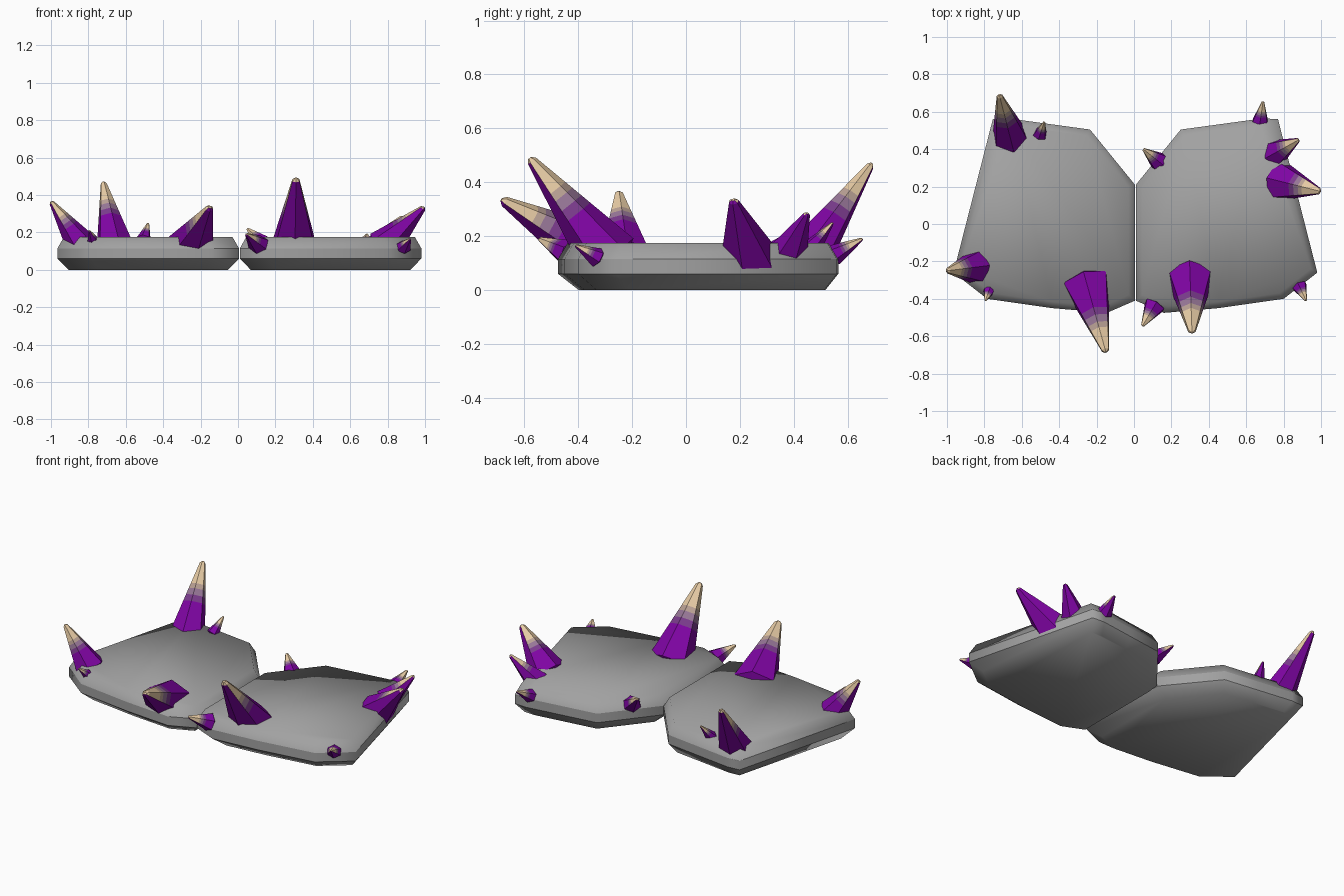
import bpy, bmesh, math
from mathutils import Vector

if "Cube" in bpy.data.objects:
    bpy.data.objects.remove(bpy.data.objects["Cube"])


def material(name, srgb):
    m = bpy.data.materials.new(name)
    m.diffuse_color = [(c / 255) ** 2.2 for c in srgb] + [1]
    m.use_nodes = True
    m.node_tree.nodes["Principled BSDF"].inputs["Base Color"].default_value = m.diffuse_color
    return m


STONE = material("stone grey", (160, 160, 160))
CRYSTAL = [material("purple", (126, 13, 162)),
           material("dusky purple", (122, 62, 140)),
           material("mauve grey", (150, 118, 150)),
           material("warm grey", (185, 160, 148)),
           material("tan", (230, 202, 163))]


def loft(bm, rings):
    """Skin closed rings of points and cap both ends; returns ring verts and band faces."""
    vs = [[bm.verts.new(p) for p in r] for r in rings]
    n = len(vs[0])
    bands = [[bm.faces.new((a[i], a[(i + 1) % n], b[(i + 1) % n], b[i])) for i in range(n)]
             for a, b in zip(vs, vs[1:])]
    bm.faces.new(vs[0][::-1])
    bands[-1].append(bm.faces.new(vs[-1]))
    bmesh.ops.recalc_face_normals(bm, faces=bm.faces)
    bm.normal_update()
    return vs, bands


def finish(bm, name, mats):
    me = bpy.data.meshes.new(name)
    bm.to_mesh(me)
    bm.free()
    for m in mats:
        me.materials.append(m)
    ob = bpy.data.objects.new(name, me)
    bpy.context.collection.objects.link(ob)
    return ob


# Stone slabs: one outline, mirrored; bevelled below and above a sharp rim
OUTLINE = [(.01, .21), (.01, -.41), (.16, -.475), (.45, -.45), (.80, -.40), (.98, -.26),
           (.77, .56), (.69, .565), (.47, .535), (.25, .505)]
PROFILE = [(0, .88, .015), (.06, 1, 0), (.115, 1, 0), (.175, .93, 0)]  # height, scale, y shift
CX, CY = .495, .04


def slab(name, mirrored):
    bm = bmesh.new()
    rings = []
    for z, s, dy in PROFILE:
        pts = [(CX + (x - CX) * s, CY + (y - CY) * s + dy, z) for x, y in OUTLINE]
        rings.append([(.015 - x, y, z) for x, y, z in pts] if mirrored else pts)
    vs, _ = loft(bm, rings)
    for f in bm.faces:
        f.smooth = True
    for ring in vs[1:3]:
        for i, v in enumerate(ring):
            bm.edges.get((v, ring[i - 1])).smooth = False
    finish(bm, name, [STONE])


slab("right_slab", False)
slab("left_slab", True)


# Crystals: hexagonal spikes, colour banded along the length, plain purple underneath.
# start = where the bands begin; faces whose normal is below `under` stay purple
def crystal(name, base, tip, r, start, under):
    base, tip = Vector(base), Vector(tip)
    axis = (tip - base).normalized()
    up = (Vector((0, 0, 1)) - axis * axis.z).normalized()
    side = axis.cross(up) * 1.15

    def ring(c, rad):
        return [c + rad * (up * math.cos(k * math.pi / 3) + side * math.sin(k * math.pi / 3))
                for k in range(6)]

    rings = [ring(base - axis * r * .25, r * .6)]
    for t in (0, start, start + .09, start + .18, start + .25, .97):
        rings.append(ring(base.lerp(tip, t), r * (1 - .86 * t)))
    rings.append(ring(tip, r * .06))
    bm = bmesh.new()
    _, bands = loft(bm, rings)
    for colour, band in zip((0, 0, 1, 2, 3, 4, 4), bands):
        for f in band:
            f.material_index = 0 if f.normal.z < under else colour
    finish(bm, name, CRYSTAL)


# base centre, tip, radius, band start, underside limit
SPIKES = {
    "front_right_large": ((.30, -.285, .12), (.31, -.58, .49), .115, .43, -.1),
    "front_left_large": ((-.255, -.31, .12), (-.15, -.685, .335), .118, .45, -.1),
    "left_side": ((-.84, -.23, .135), (-1.0, -.25, .365), .085, .42, -.1),
    "left_side_tiny": ((-.775, -.355, .16), (-.795, -.41, .21), .028, .3, -.1),
    "back_left_large": ((-.66, .455, .125), (-.72, .69, .47), .09, .43, -.1),
    "back_left_tiny": ((-.503, .475, .165), (-.48, .545, .25), .034, .35, -.1),
    "middle_back_small": ((.135, .332, .14), (.05, .40, .22), .048, .35, -.1),
    "middle_front_small": ((.11, -.435, .135), (.045, -.545, .19), .053, .33, .1),
    "right_side_upper": ((.745, .375, .13), (.88, .45, .285), .07, .38, .2),
    "right_side_large": ((.775, .23, .12), (.995, .175, .335), .10, .42, .25),
    "back_right_small": ((.675, .55, .13), (.69, .655, .19), .04, .3, -.1),
    "front_corner_small": ((.883, -.33, .12), (.92, -.41, .165), .038, .3, .1),
}
for key, spec in SPIKES.items():
    crystal(key + "_crystal", *spec)
